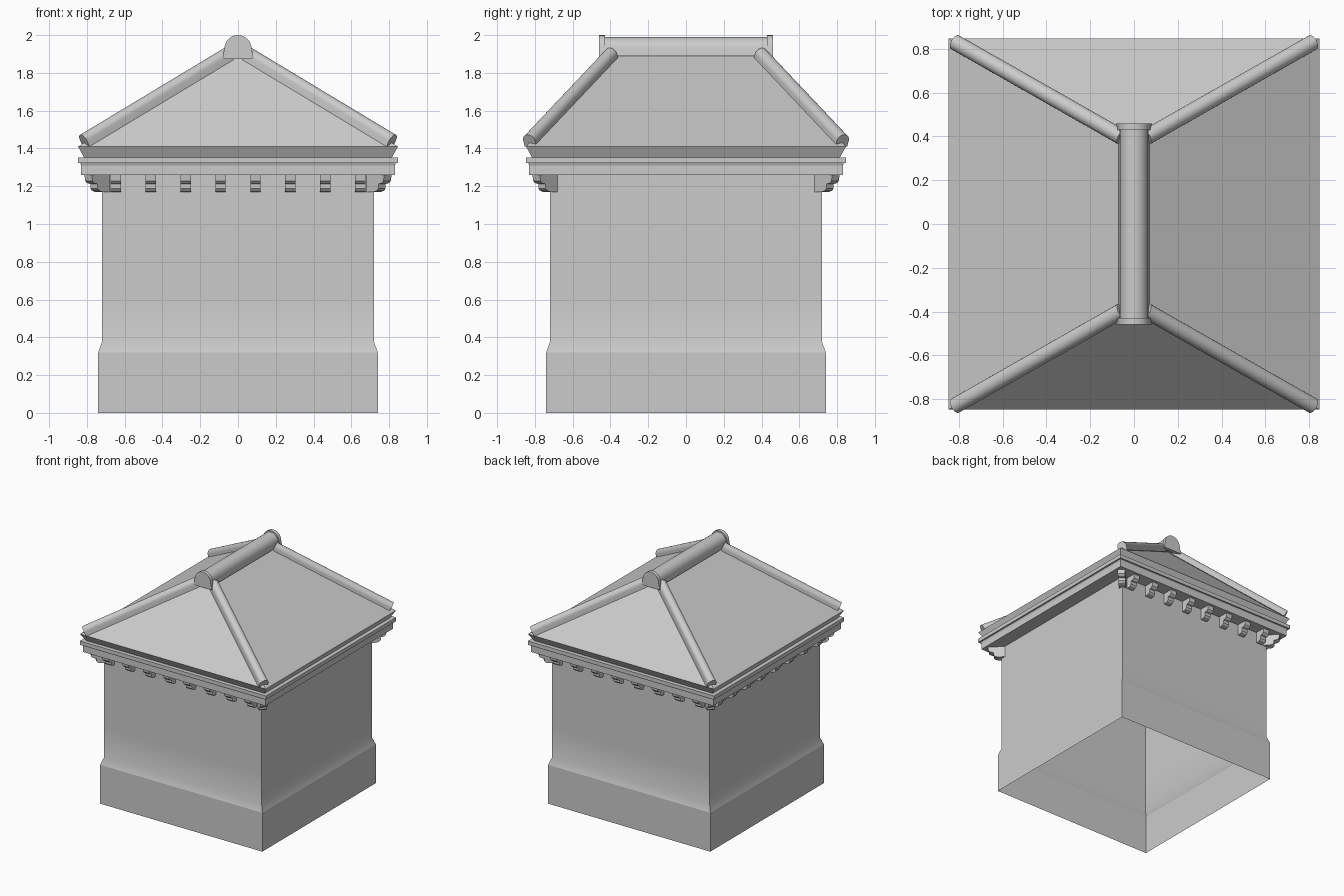
import bpy
import bmesh
import math
from mathutils import Vector, Matrix

cube = bpy.data.objects.get("Cube")
if cube:
    bpy.data.objects.remove(cube, do_unlink=True)

stone = bpy.data.materials.new("pale_grey")
stone.use_nodes = True
stone.diffuse_color = (0.6, 0.6, 0.6, 1)
stone.node_tree.nodes["Principled BSDF"].inputs["Base Color"].default_value = (0.6, 0.6, 0.6, 1)


def finish(name, bm, smooth=None):
    bmesh.ops.recalc_face_normals(bm, faces=bm.faces)
    mesh = bpy.data.meshes.new(name)
    bm.to_mesh(mesh)
    bm.free()
    mesh.materials.append(stone)
    obj = bpy.data.objects.new(name, mesh)
    bpy.context.collection.objects.link(obj)
    if smooth:
        bpy.ops.object.select_all(action="DESELECT")
        obj.select_set(True)
        bpy.context.view_layer.objects.active = obj
        bpy.ops.object.shade_smooth_by_angle(angle=math.radians(smooth))
    return obj


def square_loft(bm, profile):
    """Sweep a (half width, height) profile around a square plan."""
    rings = [[bm.verts.new((sx * r, sy * r, z))
              for sx, sy in ((-1, -1), (1, -1), (1, 1), (-1, 1))] for r, z in profile]
    for a, b in zip(rings, rings[1:]):
        for i in range(4):
            j = (i + 1) % 4
            bm.faces.new((a[i], a[j], b[j], b[i]))
    return rings


def extrude_profile(bm, points, origin, u, v, axis, length):
    """Capped prism: 2D points in the (u, v) plane swept along axis."""
    ends = [[bm.verts.new(origin + u * p + v * q + axis * t) for p, q in points]
            for t in (0, length)]
    n = len(points)
    for i in range(n):
        j = (i + 1) % n
        bm.faces.new((ends[0][i], ends[0][j], ends[1][j], ends[1][i]))
    bm.faces.new(ends[0])
    bm.faces.new(ends[1])


def arch(radius, drop, flare=0.0, steps=12):
    """Half-round tile section with legs running down by drop."""
    pts = [(radius * math.cos(math.pi * i / steps), radius * math.sin(math.pi * i / steps))
           for i in range(steps + 1)]
    return [(radius + flare, -drop)] + pts + [(-radius - flare, -drop)]


# Hollow body, open underneath
bm = bmesh.new()
square_loft(bm, [(0.74, 0), (0.74, 0.32)])
finish("plinth", bm)
bm = bmesh.new()
square_loft(bm, [(0.74, 0.32), (0.72, 0.375), (0.72, 0.62), (0.72, 1.265)])
finish("wall", bm, 40)

# Moulded cornice
bm = bmesh.new()
square_loft(bm, [(0.72, 1.26), (0.83, 1.26), (0.83, 1.31), (0.835, 1.322),
                 (0.848, 1.322), (0.848, 1.353), (0.815, 1.353)])
finish("cornice", bm)

# Hipped roof
APEX = 1.92
RIDGE_Y = 0.365
EAVE, EAVE_Z = 0.847, 1.41
bm = bmesh.new()
eave = square_loft(bm, [(0.815, 1.353), (EAVE, EAVE_Z)])[-1]
front = bm.verts.new((0, -RIDGE_Y, APEX))
back = bm.verts.new((0, RIDGE_Y, APEX))
for face in ((eave[0], eave[1], front), (eave[1], eave[2], back, front),
             (eave[2], eave[3], back), (eave[3], eave[0], front, back)):
    bm.faces.new(face)
finish("hip_roof", bm)

# Half-round tiles over the four hips
Z = Vector((0, 0, 1))
bm = bmesh.new()
for sx in (-1, 1):
    for sy in (-1, 1):
        top = Vector((0, sy * RIDGE_Y, APEX))
        low = Vector((sx * EAVE, sy * EAVE, EAVE_Z))
        d = (top - low).normalized()
        side = d.cross(Z).normalized()
        up = side.cross(d)
        start = low.lerp(top, 0.04) + up * 0.012
        extrude_profile(bm, arch(0.036, 0.035), start, side, up, d,
                        (top - low).length * 0.9)
finish("hip_tiles", bm, 40)

# Ridge tile with a collar at each end
X, Y = Vector((1, 0, 0)), Vector((0, 1, 0))
bm = bmesh.new()
extrude_profile(bm, arch(0.065, 0.035, 0.005), Vector((0, -0.45, 1.925)), X, Z, Y, 0.9)
finish("ridge_tile", bm, 40)
bm = bmesh.new()
for y in (-0.46, 0.43):
    extrude_profile(bm, arch(0.072, 0.055, 0.011), Vector((0, y, 1.928)), X, Z, Y, 0.03)
finish("ridge_collars", bm, 40)

# Stepped brackets: (reach from wall, height)
BRACKET = [(-0.03, 1.262), (0.087, 1.262), (0.082, 1.228), (0.07, 1.216), (0.05, 1.212),
           (0.05, 1.188), (0.04, 1.176), (0.02, 1.17), (-0.03, 1.17)]
WIDTH = 0.055


def add_bracket(bm, foot, out, stretch=1.0):
    along = Z.cross(out)
    pts = [(p * stretch, q) for p, q in BRACKET]
    extrude_profile(bm, pts, foot - along * WIDTH / 2, out, Z, along, WIDTH)


# Rows on the front, back and one side wall; the other side is plain
for name, out in (("front", -Y), ("back", Y), ("right", -X)):
    bm = bmesh.new()
    for i in range(8):
        add_bracket(bm, out * 0.72 + Z.cross(out) * (i - 3.5) * 0.185, out)
    finish(name + "_brackets", bm)

# Diagonal brackets under the corners
bm = bmesh.new()
for k in range(4):
    out = Matrix.Rotation(math.radians(45 + 90 * k), 3, "Z") @ X
    add_bracket(bm, out * 0.72 * math.sqrt(2), out, 1.2)
finish("corner_brackets", bm)
